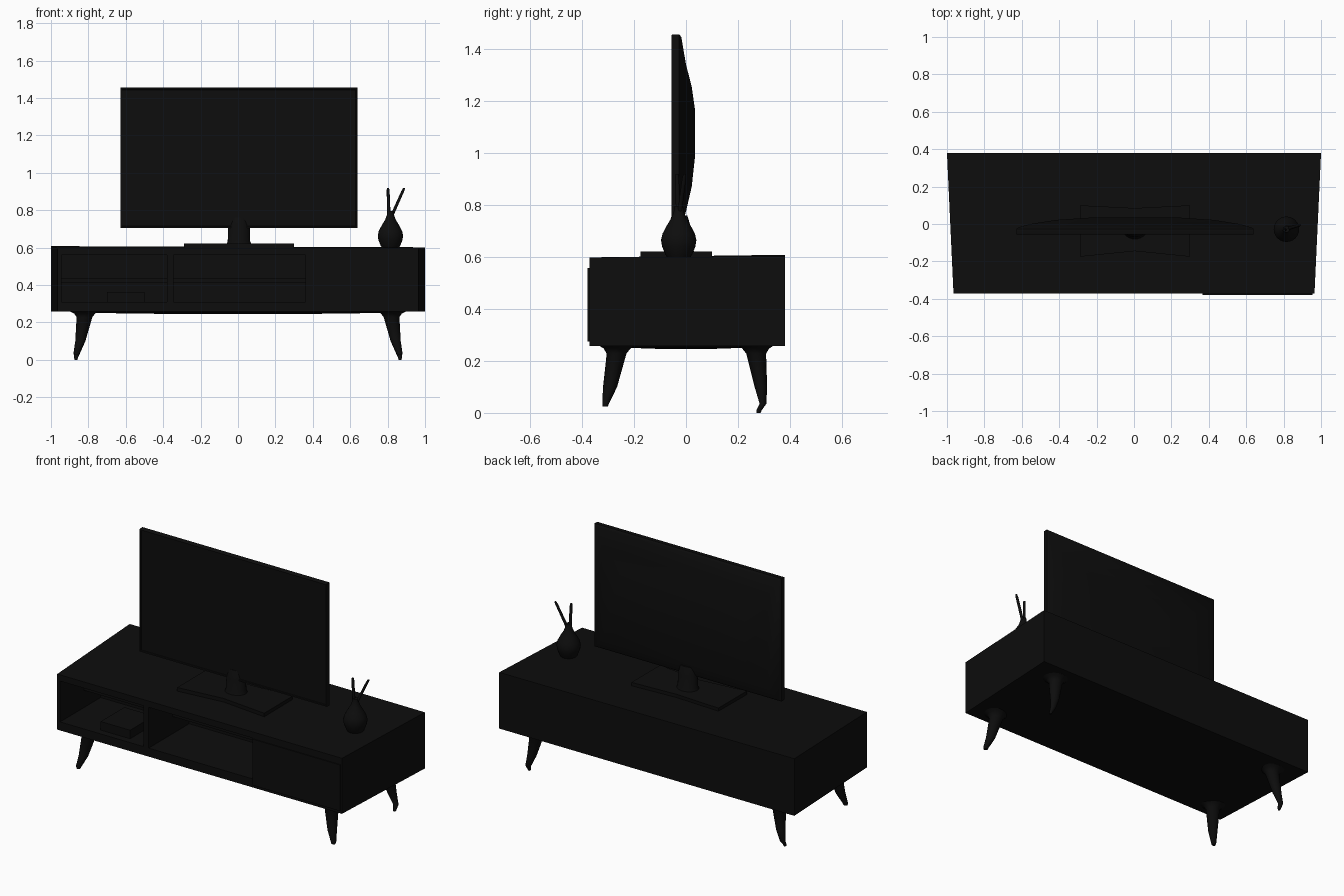
import bpy, bmesh, math
from mathutils import Vector

default = bpy.data.objects.get("Cube")
if default:
    bpy.data.objects.remove(default, do_unlink=True)

black = bpy.data.materials.new("matte black")
black.use_nodes = True
COLOR = (0.004, 0.004, 0.004, 1)
black.diffuse_color = COLOR
bsdf = black.node_tree.nodes["Principled BSDF"]
bsdf.inputs["Base Color"].default_value = COLOR
bsdf.inputs["Roughness"].default_value = 0.8


def loft(name, rings, smooth=False):
    """Skin a list of equal-length point rings and cap both ends."""
    bm = bmesh.new()
    loops = [[bm.verts.new(p) for p in ring] for ring in rings]
    n = len(loops[0])
    for a, b in zip(loops, loops[1:]):
        for i in range(n):
            j = (i + 1) % n
            bm.faces.new((a[i], a[j], b[j], b[i]))
    bm.faces.new(loops[0][::-1])
    bm.faces.new(loops[-1])
    bmesh.ops.recalc_face_normals(bm, faces=bm.faces)
    mesh = bpy.data.meshes.new(name)
    bm.to_mesh(mesh)
    bm.free()
    mesh.materials.append(black)
    obj = bpy.data.objects.new(name, mesh)
    bpy.context.collection.objects.link(obj)
    if smooth:
        bpy.ops.object.select_all(action='DESELECT')
        obj.select_set(True)
        bpy.context.view_layer.objects.active = obj
        bpy.ops.object.shade_smooth_by_angle(angle=math.radians(40))
    return obj


def prism(name, outline, z0, z1):
    return loft(name, [[(x, y, z) for x, y in outline] for z in (z0, z1)])


def box(name, x0, x1, y0, y1, z0, z1):
    return prism(name, [(x0, y0), (x1, y0), (x1, y1), (x0, y1)], z0, z1)


def ellipse(cx, cy, z, rx, ry, n=24):
    return [(cx + rx * math.cos(2 * math.pi * i / n),
             cy + ry * math.sin(2 * math.pi * i / n), z) for i in range(n)]


def rect_xz(y, hw, z0, z1, cx=0.005):
    return [(cx - hw, y, z0), (cx + hw, y, z0), (cx + hw, y, z1), (cx - hw, y, z1)]


# Cabinet: tapered outline, wider at the back
F, B, WF, WB = -0.372, 0.38, 0.965, 1.0
outline = [(-WF, F), (WF, F), (WB, B), (-WB, B)]
prism("cabinet_bottom", outline, 0.258, 0.31)
top = prism("cabinet_top", outline, 0.56, 0.598)
for v in top.data.vertices:          # rear edge of the top rises slightly
    if v.co.z > 0.59 and v.co.y > 0:
        v.co.z = 0.608 if v.co.x < 0 else 0.602
prism("cabinet_side_right", [(-WF, F), (-0.945, F), (-0.945, B), (-WB, B)], 0.31, 0.56)
prism("cabinet_cupboard", [(0.36, F), (WF, F), (WB, B), (0.36, B)], 0.31, 0.56)
box("cabinet_back", -0.945, 0.36, 0.02, B, 0.31, 0.56)
box("cabinet_divider", -0.38, -0.345, F, 0.02, 0.31, 0.56)
box("cupboard_door", 0.365, 0.955, F - 0.007, F, 0.275, 0.557)
for name, x0, x1 in (("shelf_right", -0.945, -0.38), ("shelf_middle", -0.345, 0.36)):
    box(name, x0, x1, -0.14, 0.02, 0.415, 0.437)
box("media_box", -0.70, -0.50, -0.33, -0.10, 0.31, 0.362)

# Slightly swollen underside between the legs
loft("cabinet_underside", [
    [(sx * w, sy * d, z) for sx, sy in ((-1, -1), (1, -1), (1, 1), (-1, 1))]
    for w, d, z in ((0.88, 0.32, 0.259), (0.78, 0.24, 0.251), (0.4, 0.1, 0.246))], True)

# Legs: flared at the top, splayed and tapered; rear feet hook inward
# Rows: x, y, z, x radius, y radius
front_rows = [(0.82, -0.265, 0.262, 0.085, 0.075), (0.82, -0.265, 0.248, 0.056, 0.052),
              (0.821, -0.267, 0.228, 0.042, 0.038), (0.843, -0.292, 0.10, 0.027, 0.027),
              (0.862, -0.308, 0.04, 0.017, 0.014), (0.864, -0.311, 0.025, 0.012, 0.010)]
rear_rows = [(0.82, 0.268, 0.262, 0.085, 0.075), (0.82, 0.268, 0.248, 0.056, 0.052),
             (0.821, 0.27, 0.228, 0.042, 0.038), (0.843, 0.288, 0.10, 0.027, 0.024),
             (0.862, 0.296, 0.035, 0.017, 0.013), (0.866, 0.281, 0.010, 0.010, 0.010),
             (0.866, 0.279, 0.0, 0.007, 0.008)]
for part, rows in (("front_leg", front_rows), ("rear_leg", rear_rows)):
    for side, s in (("left", 1), ("right", -1)):
        loft(f"{part}_{side}", [ellipse(s * x, y, z, rx, ry, 16)
                                for x, y, z, rx, ry in rows], True)

# Television: inset screen at the front, bulging housing at the back
loft("television", [
    rect_xz(-0.051, 0.622, 0.718, 1.442), rect_xz(-0.051, 0.624, 0.716, 1.444),
    rect_xz(-0.055, 0.626, 0.714, 1.446), rect_xz(-0.056, 0.632, 0.706, 1.453),
    rect_xz(-0.052, 0.634, 0.704, 1.456), rect_xz(-0.026, 0.634, 0.704, 1.456),
    rect_xz(-0.018, 0.622, 0.715, 1.445), rect_xz(0.0, 0.56, 0.775, 1.34),
    rect_xz(0.022, 0.42, 0.87, 1.255), rect_xz(0.034, 0.24, 0.98, 1.17)], True)

# Television stand
loft("television_neck", [ellipse(0.005, -0.025, z, rx, ry) for z, rx, ry in
                         ((0.615, 0.068, 0.058), (0.635, 0.06, 0.05),
                          (0.71, 0.058, 0.045), (0.76, 0.045, 0.03))], True)
base = [(-0.29, -0.175), (0.005, -0.145), (0.30, -0.175),
        (0.30, 0.10), (0.005, 0.085), (-0.29, 0.10)]
prism("television_base", base, 0.598, 0.621)

# Vase with two twigs
VX, VY = 0.815, -0.028
vase = [(0.598, 0.045), (0.61, 0.052), (0.64, 0.064), (0.665, 0.068), (0.69, 0.062),
        (0.72, 0.046), (0.75, 0.028), (0.775, 0.019), (0.795, 0.017)]
loft("vase", [ellipse(VX, VY, z, r, r) for z, r in vase], True)
twigs = [((0.807, -0.03, 0.77), (0.802, -0.035, 0.918)),
         ((0.822, -0.025, 0.77), (0.888, -0.005, 0.918))]
for i, (a, b) in enumerate(twigs):
    a, b = Vector(a), Vector(b)
    loft(f"twig_{i + 1}", [ellipse(*a.lerp(b, t), r, r, 10)
                           for t, r in ((0, 0.009), (0.9, 0.008), (1, 0.006))], True)
